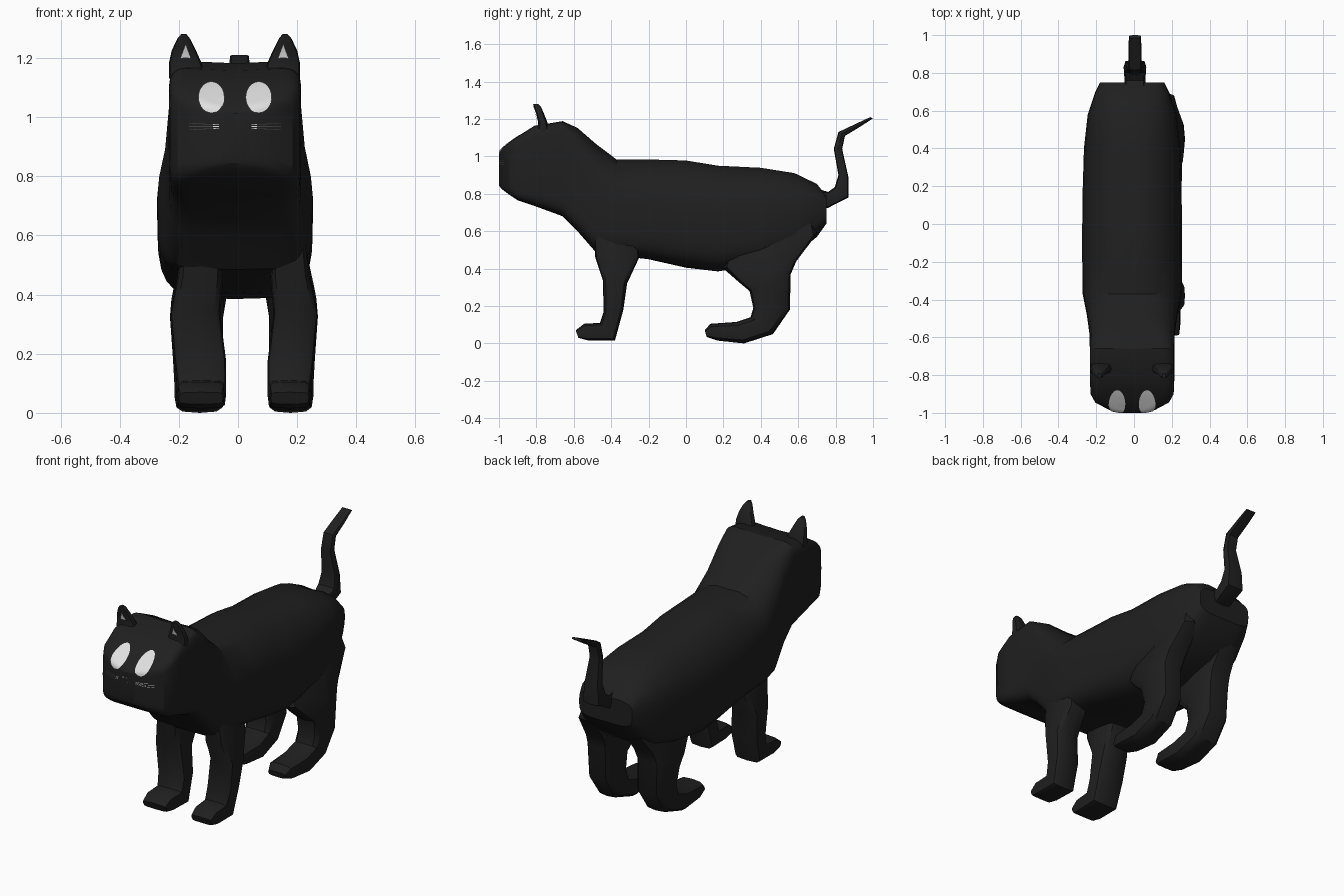
import bpy, bmesh, math
from mathutils import Vector
from mathutils.bvhtree import BVHTree

if "Cube" in bpy.data.objects:
    bpy.data.objects.remove(bpy.data.objects["Cube"])


def material(name, rgb):
    m = bpy.data.materials.new(name)
    m.diffuse_color = (*rgb, 1)
    m.use_nodes = True
    m.node_tree.nodes["Principled BSDF"].inputs["Base Color"].default_value = m.diffuse_color
    return m


FUR = material("black fur", (0.014, 0.014, 0.014))
WHITE = material("pale grey", (0.75, 0.75, 0.75))


def finish(name, bm, mat, angle=35):
    bmesh.ops.recalc_face_normals(bm, faces=bm.faces)
    mesh = bpy.data.meshes.new(name)
    bm.to_mesh(mesh)
    bm.free()
    mesh.materials.append(mat)
    ob = bpy.data.objects.new(name, mesh)
    bpy.context.collection.objects.link(ob)
    bpy.ops.object.select_all(action='DESELECT')
    ob.select_set(True)
    bpy.context.view_layer.objects.active = ob
    bpy.ops.object.shade_smooth_by_angle(angle=math.radians(angle))
    return ob


def ring(a, b, x0, x1, power, n, power_b=None):
    """Rounded box outline between side-profile points a and b (y, z), x0 to x1 wide.
    The half towards b may have its own boxiness."""
    a, b = Vector((0, *a)), Vector((0, *b))
    pts = []
    for i in range(n):
        t = 2 * math.pi * i / n
        c, s = math.cos(t), math.sin(t)
        p = power if c >= 0 or power_b is None else power_b
        u = math.copysign(abs(c) ** (2 / p), c) if abs(c) > 1e-6 else 0
        v = math.copysign(abs(s) ** (2 / p), s) if abs(s) > 1e-6 else 0
        q = (a + b) / 2 + (a - b) / 2 * u
        q.x = (x0 + x1) / 2 + (x1 - x0) / 2 * v
        pts.append(q)
    return pts


def loft(name, rings, mat=FUR, angle=35):
    bm = bmesh.new()
    loops = [[bm.verts.new(p) for p in r] for r in rings]
    n = len(loops[0])
    for r, q in zip(loops, loops[1:]):
        for i in range(n):
            j = (i + 1) % n
            bm.faces.new((r[i], r[j], q[j], q[i]))
    bm.faces.new(loops[0])
    bm.faces.new(loops[-1])
    return finish(name, bm, mat, angle)


def pair(name, sections, middle, power=3, n=12, right_inner=0.0):
    """Left and right copies; each section is y, z, y, z, inner x, outer x."""
    out = []
    for side, s in (("left", -1), ("right", 1)):
        extra = right_inner if s > 0 else 0
        rings = [ring((f, g), (h, k), middle + s * (xi + extra), middle + s * xo, power, n)
                 for f, g, h, k, xi, xo in sections]
        out.append(loft(f"{side}_{name}", rings))
    return out


# Head and body in one skin: y, bottom z, top z, half width, boxiness above and below
BODY = [
    (-1.0, 0.845, 1.02, 0.05, 5, 5), (-0.985, 0.825, 1.042, 0.12, 7, 7),
    (-0.945, 0.795, 1.075, 0.195, 8, 8), (-0.9, 0.765, 1.108, 0.22, 9, 8),
    (-0.81, 0.735, 1.165, 0.224, 9, 7), (-0.66, 0.68, 1.19, 0.224, 8, 6),
    (-0.58, 0.60, 1.155, 0.226, 5, 6), (-0.48, 0.485, 1.07, 0.24, 3.2, 6),
    (-0.37, 0.47, 0.988, 0.262, 2.3, 5), (-0.2, 0.45, 0.99, 0.264, 2.1, 4.5),
    (0.0, 0.405, 0.985, 0.264, 2.1, 4), (0.17, 0.385, 0.957, 0.262, 2.1, 4),
    (0.4, 0.42, 0.945, 0.255, 2.2, 4), (0.58, 0.47, 0.915, 0.235, 2.4, 4),
    (0.7, 0.57, 0.855, 0.195, 3, 4), (0.75, 0.64, 0.79, 0.17, 4, 4)]
rings = []
for y, lo, hi, w, pa, pb in BODY:
    r = ring((y, hi), (y, lo), -0.01 - w, -0.01 + w, pa, 28, pb)
    r[0].z -= 0.008   # shallow groove along the spine
    rings.append(r)
body = loft("head_and_body", rings, angle=30)

# Legs, running from the hidden shoulder or hip down to the toes
pair("front_leg", [
    (-0.50, 0.66, -0.26, 0.62, 0.08, 0.20), (-0.485, 0.46, -0.25, 0.46, 0.07, 0.225),
    (-0.445, 0.34, -0.315, 0.32, 0.08, 0.25), (-0.44, 0.17, -0.335, 0.18, 0.06, 0.235),
    (-0.46, 0.11, -0.38, 0.015, 0.06, 0.225), (-0.545, 0.105, -0.52, 0.015, 0.065, 0.225),
    (-0.59, 0.07, -0.575, 0.03, 0.07, 0.22)], 0.02, 5, right_inner=0.02)
pair("hind_leg", [
    (0.24, 0.60, 0.68, 0.68, 0.07, 0.18), (0.20, 0.40, 0.70, 0.585, 0.06, 0.215),
    (0.28, 0.33, 0.59, 0.44, 0.06, 0.245), (0.34, 0.28, 0.56, 0.37, 0.07, 0.25),
    (0.36, 0.19, 0.555, 0.18, 0.07, 0.24), (0.345, 0.14, 0.465, 0.05, 0.07, 0.235),
    (0.27, 0.115, 0.31, 0.0, 0.065, 0.235), (0.13, 0.105, 0.17, 0.015, 0.07, 0.23),
    (0.10, 0.07, 0.11, 0.035, 0.085, 0.215)], 0.02, 3.5, right_inner=0.015)

# Ears
ears = pair("ear", [
    (-0.80, 1.13, -0.73, 1.13, 0.10, 0.222), (-0.79, 1.18, -0.74, 1.18, 0.11, 0.222),
    (-0.80, 1.225, -0.758, 1.225, 0.13, 0.212), (-0.815, 1.265, -0.775, 1.265, 0.15, 0.193),
    (-0.817, 1.28, -0.79, 1.28, 0.162, 0.18)], -0.012, 3)

# Crooked tail
TAIL = [
    (0.69, 0.83, 0.69, 0.72, 0.055), (0.76, 0.81, 0.76, 0.725, 0.055),
    (0.795, 0.835, 0.868, 0.78, 0.06), (0.815, 0.90, 0.868, 0.89, 0.05),
    (0.79, 1.04, 0.835, 1.04, 0.035), (0.815, 1.13, 0.85, 1.11, 0.035),
    (0.91, 1.175, 0.925, 1.155, 0.035), (0.985, 1.21, 1.0, 1.203, 0.032)]
loft("tail", [ring((a, b), (c, d), 0.005 - w, 0.005 + w, 4, 8) for a, b, c, d, w in TAIL])


def plate(name, target, columns, rows):
    """Thin marking laid over the front of target; columns are x, bottom z, top z."""
    me = target.data
    tree = BVHTree.FromPolygons([v.co for v in me.vertices],
                                [p.vertices[:] for p in me.polygons])
    bm = bmesh.new()
    grid = []
    for x, lo, hi in columns:
        col = []
        for k in range(rows + 1):
            z = lo + (hi - lo) * k / rows
            hit = tree.ray_cast(Vector((x, -2, z)), Vector((0, 1, 0)))[0]
            y = hit.y if hit else target.bound_box[0][1]
            col.append(bm.verts.new((x, max(y - 0.006, -1.0), z)))
        grid.append(col)
    for a, b in zip(grid, grid[1:]):
        for k in range(rows):
            bm.faces.new((a[k], b[k], b[k + 1], a[k + 1]))
    ob = finish(name, bm, WHITE)
    # Keep the front side facing outward
    if sum(p.normal.y * p.area for p in ob.data.polygons) > 0:
        ob.data.flip_normals()
    return ob


for side, s, ear in (("left", -1, ears[0]), ("right", 1, ears[1])):
    # Eyes
    cx, cz = -0.01 + s * 0.08, 1.067
    cols = []
    for i in range(17):
        t = math.pi * (0.02 + 0.96 * i / 16)
        h = 0.053 * math.sin(t)
        cols.append((cx - 0.044 * math.cos(t), cz - h, cz + h))
    plate(f"{side}_eye", body, cols, 10)
    # Inner ears
    ex = -0.012 + s * 0.165
    plate(f"{side}_inner_ear", ear,
          [(ex - 0.017, 1.198, 1.202), (ex, 1.2, 1.248), (ex + 0.017, 1.198, 1.202)], 4)
    # Whiskers
    for k in range(3):
        cols = []
        for i in range(9):
            d = 0.055 + 0.1 * i / 8
            z = 0.968 + (k - 1) * (0.006 + 0.05 * (d - 0.055))
            cols.append((-0.01 + s * d, z - 0.001, z + 0.001))
        plate(f"{side}_whisker_{k + 1}", body, cols, 1)

# Nose
plate("nose", body, [(-0.01 + 0.038 * t, 0.955 + 0.028 * abs(t), 0.985)
                     for t in (-1, -0.66, -0.33, 0, 0.33, 0.66, 1)], 2)
